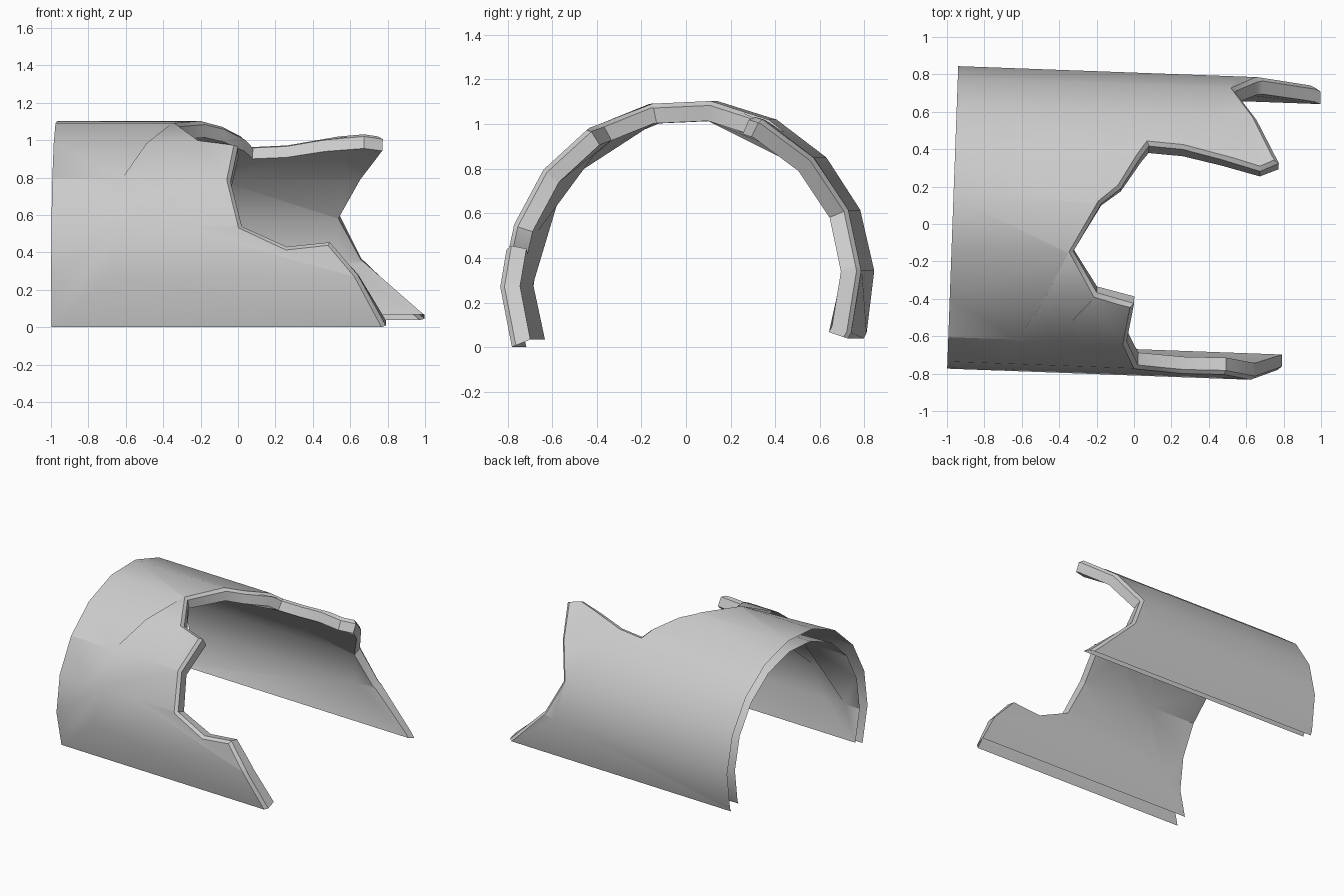
import bpy, bmesh
from math import radians, degrees, cos, sin
from mathutils import Vector, Matrix

if "Cube" in bpy.data.objects:
    bpy.data.objects.remove(bpy.data.objects["Cube"])

R, WALL, AXIS_Z = 0.81, 0.09, 0.30      # outer radius, thickness, axis height
BACK = -0.97                            # clean end of the pipe
LOW, HIGH = -19.0, 201.7                # angular ends of the arch
FIRST, STEP = -16.9, 19.9               # facet corners of the arch
TWIST = -2.1                            # slight turn about z

# broken edge: (x, angle round the arch), from front foot to back foot
broken = [(0.79, HIGH), (0.64, 181.4), (0.49, 168.6), (0.26, 170.4),
          (0.02, 162.4), (-0.04, 142.8), (0.0, 122.5), (-0.2, 118.5),
          (-0.325, 101.5), (-0.175, 82.6), (-0.07, 76), (0.08, 57.5),
          (0.26, 58.5), (0.675, 67), (0.775, 63.5), (0.54, 23),
          (0.66, 5), (1.0, LOW)]
corners = [FIRST + STEP * k for k in range(-1, 12)]


def unroll(angle):
    return radians(angle) * R


def arch_point(u, radius):
    """Point on the faceted arch at unrolled position u."""
    k = (degrees(u / R) - FIRST) / STEP
    i = int(k // 1)
    a0, a1 = (radians(FIRST + STEP * j) for j in (i, i + 1))
    p0 = Vector((0, cos(a0), sin(a0)))
    p1 = Vector((0, cos(a1), sin(a1)))
    return p0.lerp(p1, k - i) * radius


# unrolled flat sheet with the torn outline
bm = bmesh.new()
slope = sin(radians(-TWIST)) * R
outline = [(unroll(a), x - slope * cos(radians(a))) for x, a in broken]
outline += [(unroll(LOW), BACK), (unroll(HIGH), BACK)]
face = bm.faces.new([bm.verts.new((u, x, 0)) for u, x in outline])

# give it thickness
ext = bmesh.ops.extrude_face_region(bm, geom=[face])
for v in [g for g in ext["geom"] if isinstance(g, bmesh.types.BMVert)]:
    v.co.z = -WALL
if len(bm.faces) == len(outline) + 1:
    bmesh.ops.holes_fill(bm, edges=bm.edges[:], sides=0)
bmesh.ops.recalc_face_normals(bm, faces=bm.faces[:])


def on_clean_side(item):
    vs = item.verts
    return any(all(abs(v.co[i] - c) < 1e-4 for v in vs) for i, c in
               ((0, unroll(LOW)), (0, unroll(HIGH)), (1, BACK)))


# small bevel along the outer broken edge
rim = [e for e in bm.edges
       if all(abs(v.co.z) < 1e-6 for v in e.verts) and not on_clean_side(e)]
bmesh.ops.bevel(bm, geom=rim, offset=0.02, segments=1, affect='EDGES')

# feet and clean end are open between the two walls
bmesh.ops.delete(bm, geom=[f for f in bm.faces if on_clean_side(f)],
                 context='FACES')

# crease lines, then roll the sheet into the arch
bmesh.ops.triangulate(bm, faces=[f for f in bm.faces if len(f.verts) > 4])
for a in corners:
    bmesh.ops.bisect_plane(bm, geom=bm.verts[:] + bm.edges[:] + bm.faces[:],
                           plane_co=(unroll(a), 0, 0), plane_no=(1, 0, 0),
                           dist=1e-5)
turn = Matrix.Rotation(radians(TWIST), 3, 'Z')
for v in bm.verts:
    u, x, d = v.co
    v.co = turn @ (arch_point(u, R + d) + Vector((x, 0, 0)))
    v.co.z += AXIS_Z

# merge the coplanar slivers left by the cutting
bmesh.ops.dissolve_limit(bm, angle_limit=radians(1), verts=bm.verts[:],
                         edges=bm.edges[:])
# rolling mirrors the sheet's handedness, so make normals face away from the wall
vol = bm.calc_volume(signed=True)
if vol < 0:
    bmesh.ops.reverse_faces(bm, faces=bm.faces[:])

mesh = bpy.data.meshes.new("broken_pipe_shell")
bm.to_mesh(mesh)
bm.free()
shell = bpy.data.objects.new("broken_pipe_shell", mesh)
bpy.context.collection.objects.link(shell)
bpy.context.view_layer.objects.active = shell
shell.select_set(True)
bpy.ops.object.shade_smooth_by_angle(angle=radians(30))
